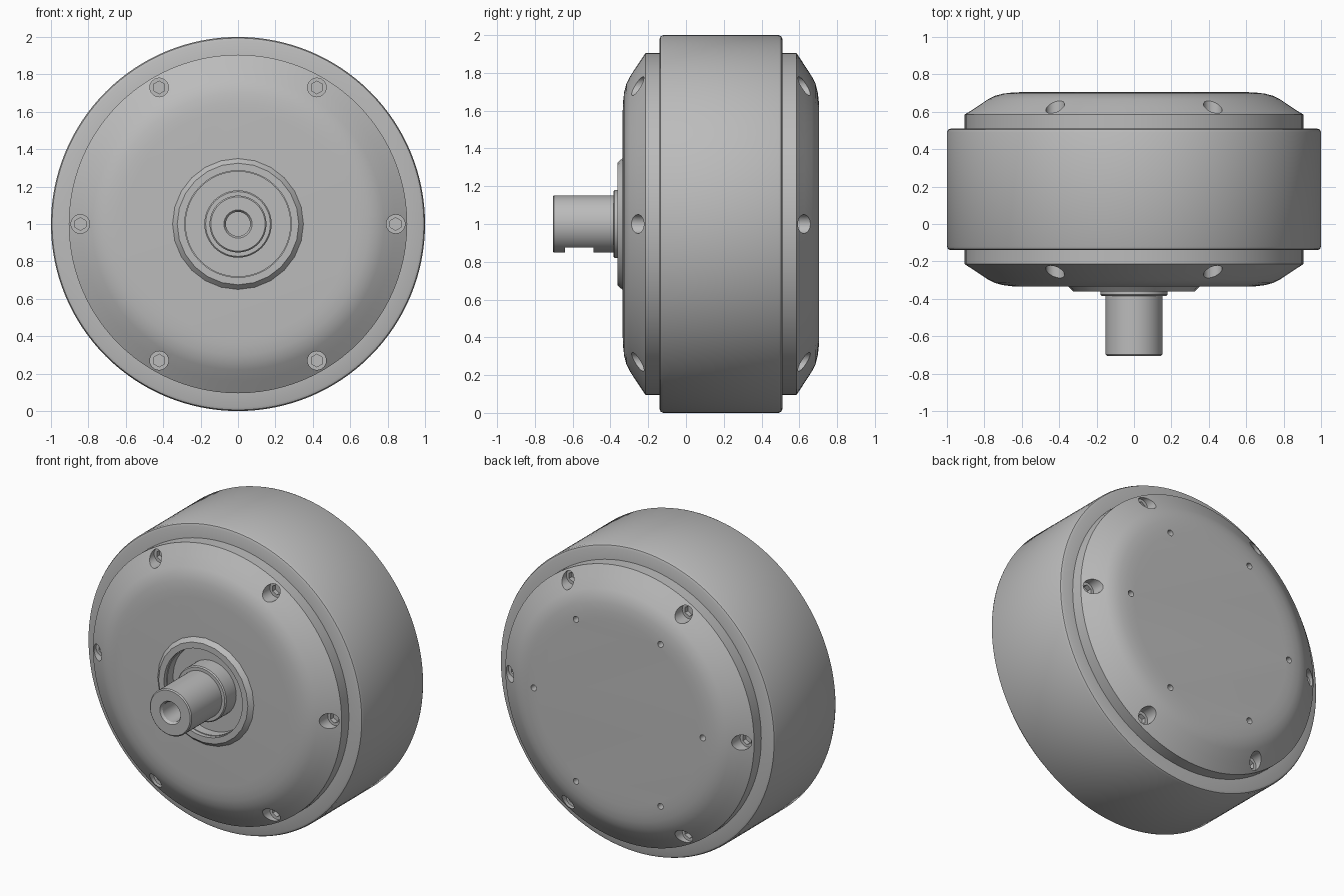
import bpy, bmesh
from math import radians, sin, cos, pi
from mathutils import Matrix

cube = bpy.data.objects.get("Cube")
if cube:
    bpy.data.objects.remove(cube, do_unlink=True)

CENTRE_Z = 1.0
grey = bpy.data.materials.new("metal_grey")
grey.use_nodes = True
colour = (0.5, 0.5, 0.5, 1)
grey.diffuse_color = colour
grey.node_tree.nodes["Principled BSDF"].inputs["Base Color"].default_value = colour


def finish(name, bm):
    bmesh.ops.recalc_face_normals(bm, faces=bm.faces)
    mesh = bpy.data.meshes.new(name)
    bm.to_mesh(mesh)
    bm.free()
    mesh.materials.append(grey)
    obj = bpy.data.objects.new(name, mesh)
    bpy.context.collection.objects.link(obj)
    return obj


def lathe(name, profile, segments=96):
    """Spin (radius, y) points round the y axis and close both ends."""
    bm = bmesh.new()
    rings = []
    for r, y in profile:
        rings.append([bm.verts.new((r * cos(2 * pi * i / segments), y,
                                    CENTRE_Z + r * sin(2 * pi * i / segments)))
                      for i in range(segments)])
    for a, b in zip(rings, rings[1:]):
        for i in range(segments):
            j = (i + 1) % segments
            bm.faces.new((a[i], a[j], b[j], b[i]))
    bm.faces.new(rings[0])
    bm.faces.new(rings[-1])
    return finish(name, bm)


def hole_circle(name, radius, size, y0, y1, sides):
    """Six cylinders parallel to the axis, spaced evenly on a circle."""
    bm = bmesh.new()
    for k in range(6):
        a = k * pi / 3
        place = Matrix.Translation((radius * cos(a), (y0 + y1) / 2,
                                    CENTRE_Z + radius * sin(a)))
        bmesh.ops.create_cone(bm, cap_ends=True, segments=sides, radius1=size,
                              radius2=size, depth=abs(y1 - y0),
                              matrix=place @ Matrix.Rotation(pi / 2, 4, 'X'))
    return finish(name, bm)


def cut(obj, *cutters):
    for c in cutters:
        mod = obj.modifiers.new("cut", 'BOOLEAN')
        mod.operation = 'DIFFERENCE'
        mod.solver = 'EXACT'
        mod.object = c
        bpy.context.view_layer.objects.active = obj
        bpy.ops.object.modifier_apply(modifier=mod.name)
        bpy.data.objects.remove(c, do_unlink=True)


def smooth(obj, angle=28):
    bpy.ops.object.select_all(action='DESELECT')
    obj.select_set(True)
    bpy.context.view_layer.objects.active = obj
    bpy.ops.object.shade_smooth_by_angle(angle=radians(angle))


# Wide outer casing with softened rims
casing = lathe("casing", [(0.86, -0.14), (0.98, -0.14), (0.994, -0.134), (1, -0.12),
                          (1, 0.49), (0.994, 0.504), (0.98, 0.51), (0.86, 0.51)], 128)
smooth(casing)

# Domed end covers: (radius, distance from the outer flat face)
dome = [(0.905, 0.22), (0.905, 0.12), (0.84, 0.077), (0.78, 0.038),
        (0.745, 0.02), (0.70, 0.008), (0.65, 0.002), (0.60, 0)]


def cover(name, face_y, side):
    obj = lathe(name, [(r, face_y - side * d) for r, d in dome])
    out = face_y + side * 0.1
    cut(obj,
        hole_circle("screw_bore", 0.843, 0.05, out, face_y - side * 0.135, 24),
        hole_circle("screw_socket", 0.843, 0.034, out, face_y - side * 0.165, 6))
    return obj


front_cover = cover("front_cover", -0.335, -1)
cut(front_cover, lathe("bearing_recess", [(0.28, -0.5), (0.28, -0.275)], 48))
smooth(front_cover)

back_cover = cover("back_cover", 0.705, 1)
cut(back_cover, hole_circle("mount_hole", 0.615, 0.02, 0.8, 0.64, 16))
smooth(back_cover)

# Raised bearing ring round the shaft, open in the middle
ring = lathe("bearing_ring", [(0.35, -0.30), (0.35, -0.335), (0.325, -0.362), (0.31, -0.362)], 24)
cut(ring, lathe("ring_bore", [(0.285, -0.5), (0.285, -0.2)], 48))
smooth(ring)

# Stepped collar and drive shaft
collar = lathe("shaft_collar", [(0.18, -0.26), (0.18, -0.378), (0.173, -0.385), (0.15, -0.385)], 48)
smooth(collar)
shaft = lathe("drive_shaft", [(0.152, -0.30), (0.152, -0.698), (0.145, -0.705)], 64)
bm = bmesh.new()
bmesh.ops.create_cube(bm, size=1, matrix=Matrix.Translation((0, -0.565, 0.825))
                      @ Matrix.Diagonal((0.4, 0.15, 0.1, 1)))
key_flat = finish("key_flat", bm)
bore = lathe("shaft_bore", [(0.075, -0.75), (0.075, -0.705), (0.065, -0.69), (0.065, -0.45)], 32)
cut(shaft, key_flat, bore)
smooth(shaft)
